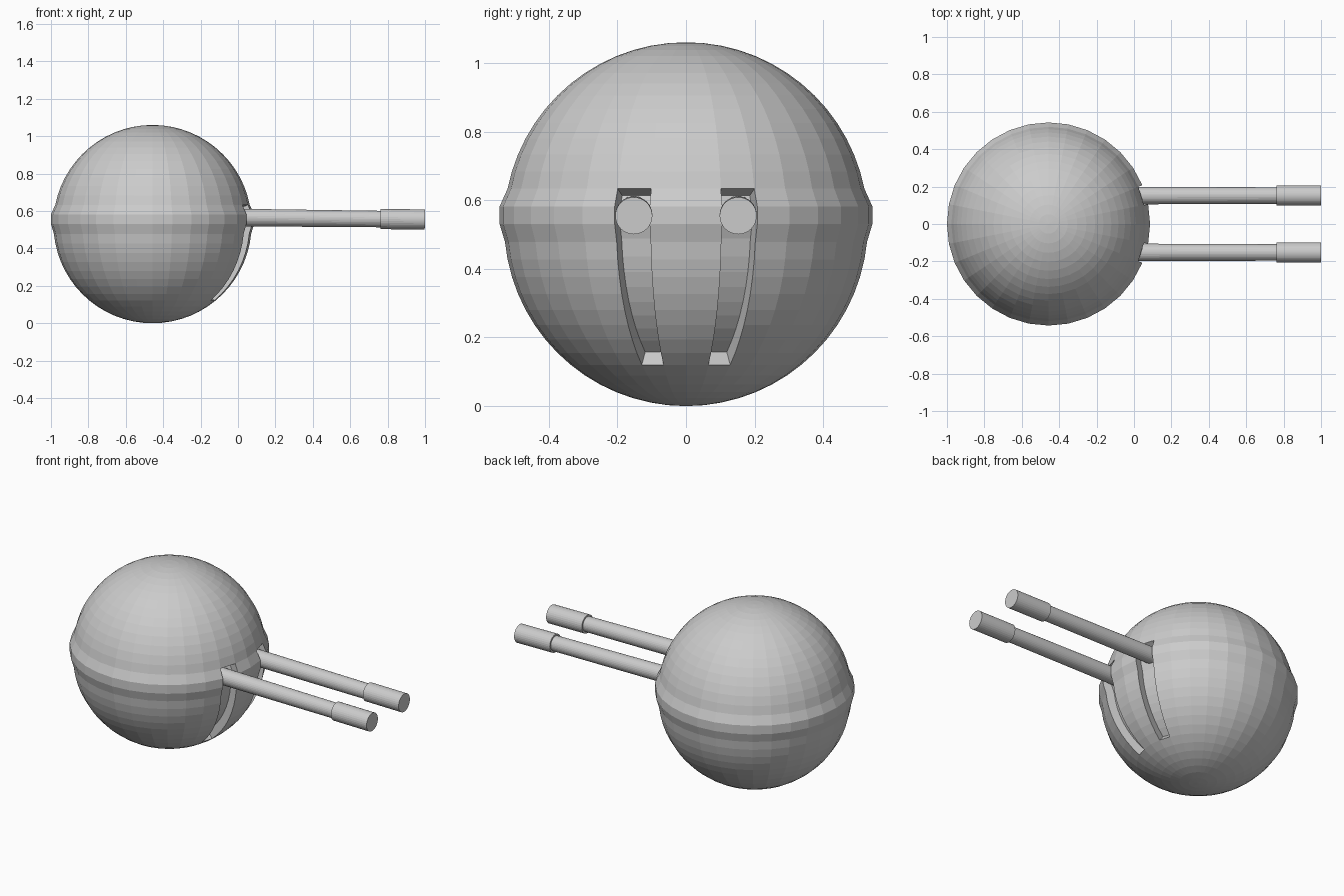
import bpy, bmesh
from math import radians, degrees, atan2, hypot
from mathutils import Matrix, Vector

if "Cube" in bpy.data.objects:
    bpy.data.objects.remove(bpy.data.objects["Cube"])

CENTER = Vector((-0.457, 0, 0.53))
R, BAND_R, SLOT_DEPTH = 0.53, 0.543, 0.05


def finish(bm, name):
    bmesh.ops.recalc_face_normals(bm, faces=bm.faces)
    mesh = bpy.data.meshes.new(name)
    bm.to_mesh(mesh)
    bm.free()
    obj = bpy.data.objects.new(name, mesh)
    bpy.context.collection.objects.link(obj)
    return obj


def latitude(p):
    return degrees(atan2(p.z, hypot(p.x, p.y)))


# Round body: 5.6 degree rings, two rings at the equator pushed out as a band
bm = bmesh.new()
bmesh.ops.create_uvsphere(bm, u_segments=32, v_segments=32, radius=R)
for v in bm.verts:
    if -1 < latitude(v.co) < 7:
        s = BAND_R / hypot(v.co.x, v.co.y)
        v.co.x *= s
        v.co.y *= s

# Two slots sunk into the body, one segment wide, below each barrel
for side in (1, -1):
    slot = []
    for f in bm.faces:
        c = f.calc_center_median()
        azimuth = degrees(atan2(c.y, c.x)) * side
        if 11.25 < azimuth < 22.5 and -50.6 < latitude(c) < 11.2:
            slot.append(f)
    bm.normal_update()
    ext = bmesh.ops.extrude_face_region(bm, geom=slot)["geom"]
    floor = {g for g in ext if isinstance(g, bmesh.types.BMFace)}
    verts = [g for g in ext if isinstance(g, bmesh.types.BMVert)]
    leftover = [f for f in slot if f.is_valid and f not in floor]
    bmesh.ops.delete(bm, geom=leftover, context='FACES')
    bm.normal_update()
    moves = {}
    for v in verts:
        n = Vector()
        for f in v.link_faces:
            if f in floor:
                fn = f.normal
                n += fn if fn.dot(f.calc_center_median()) > 0 else -fn
        moves[v] = n.normalized() * -SLOT_DEPTH
    for v, d in moves.items():
        v.co += d
bmesh.ops.translate(bm, vec=CENTER, verts=bm.verts)
finish(bm, "round_body")


# Twin barrels, tipped slightly downward, each with a thicker muzzle
def tube(name, x0, x1, r0, r1, y):
    bm = bmesh.new()
    bmesh.ops.create_cone(bm, cap_ends=True, segments=32, radius1=r0, radius2=r1,
                          depth=x1 - x0,
                          matrix=Matrix.Translation(((x0 + x1) / 2, 0, 0))
                          @ Matrix.Rotation(radians(90), 4, 'Y'))
    bm.transform(Matrix.Translation((0, y, 0.565)) @ Matrix.Rotation(radians(0.6), 4, 'Y'))
    finish(bm, name)


for side, label in ((1, "left"), (-1, "right")):
    tube(label + "_barrel", -0.03, 0.78, 0.047, 0.044, side * 0.152)
    tube(label + "_muzzle", 0.762, 0.999, 0.054, 0.054, side * 0.152)
